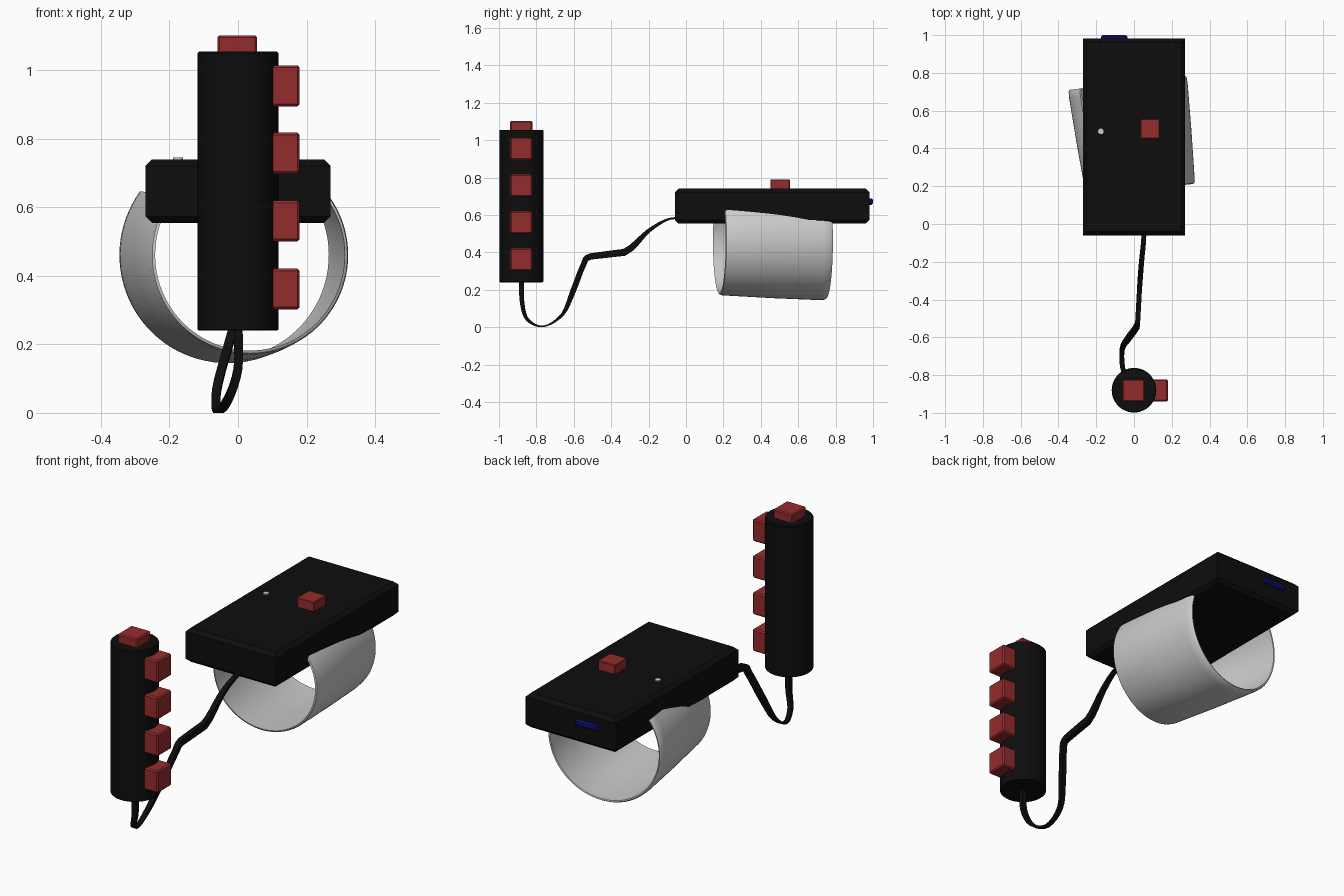
import bpy, bmesh, math
from mathutils import Vector

if "Cube" in bpy.data.objects:
    bpy.data.objects.remove(bpy.data.objects["Cube"])


def material(name, color):
    m = bpy.data.materials.new(name)
    m.diffuse_color = (*color, 1)
    m.use_nodes = True
    m.node_tree.nodes["Principled BSDF"].inputs["Base Color"].default_value = m.diffuse_color
    return m


BLACK = material("black", (0.004, 0.004, 0.004))
RED = material("red", (0.3, 0.025, 0.025))
BLUE = material("blue", (0.006, 0.004, 0.16))


def finish(name, bm, mat=None, smooth=None):
    bmesh.ops.recalc_face_normals(bm, faces=bm.faces)
    me = bpy.data.meshes.new(name)
    bm.to_mesh(me)
    bm.free()
    ob = bpy.data.objects.new(name, me)
    bpy.context.collection.objects.link(ob)
    if mat:
        me.materials.append(mat)
    if smooth:
        bpy.ops.object.select_all(action='DESELECT')
        ob.select_set(True)
        bpy.context.view_layer.objects.active = ob
        bpy.ops.object.shade_smooth_by_angle(angle=math.radians(smooth))
    return ob


def box(name, lo, hi, mat, bevel=0.0, horizontal_only=False, segments=1):
    bm = bmesh.new()
    bmesh.ops.create_cube(bm, size=1)
    for v in bm.verts:
        v.co = [(a + b) / 2 + c * (b - a) for a, b, c in zip(lo, hi, v.co)]
    if bevel:
        edges = [e for e in bm.edges if not horizontal_only
                 or abs(e.verts[0].co.z - e.verts[1].co.z) < 1e-5]
        bmesh.ops.bevel(bm, geom=edges, offset=bevel, segments=segments,
                        profile=0.5, affect='EDGES')
    return finish(name, bm, mat)


def cylinder(name, center, radius, z0, z1, mat, sides, bevel=0.0):
    bm = bmesh.new()
    bmesh.ops.create_cone(bm, cap_ends=True, segments=sides, radius1=radius,
                          radius2=radius, depth=z1 - z0)
    bmesh.ops.translate(bm, verts=bm.verts, vec=(*center, (z0 + z1) / 2))
    if bevel:
        rims = [e for e in bm.edges if abs(e.verts[0].co.z - e.verts[1].co.z) < 1e-5]
        bmesh.ops.bevel(bm, geom=rims, offset=bevel, segments=1, affect='EDGES')
    return finish(name, bm, mat, 30)


# hand grip with one thumb button and four finger buttons
cylinder("grip", (0, -0.88), 0.118, 0.24, 1.055, BLACK, 48, 0.004)
box("thumb_button", (-0.06, -0.94, 1.0), (0.056, -0.822, 1.102), RED, 0.006)
for i, z in enumerate((0.362, 0.56, 0.758, 0.955)):
    box(f"finger_button_{i + 1}", (0.06, -0.94, z - 0.06), (0.18, -0.822, z + 0.06),
        RED, 0.007)

# wrist unit with its button, indicator and port
box("wrist_case", (-0.27, -0.06, 0.555), (0.27, 0.982, 0.74), BLACK, 0.019, True)
box("case_button", (0.035, 0.452, 0.72), (0.136, 0.555, 0.79), RED, 0.003)
cylinder("indicator_light", (-0.175, 0.49), 0.015, 0.72, 0.746, None, 20)
box("charging_port", (-0.175, 0.94, 0.654), (-0.035, 1.0, 0.688), BLUE, 0.008)

# wrist strap: open tapered band whose ends are buried in the case
bm = bmesh.new()
WALL, STEPS = 0.011, 64
profile = [(-0.287, 0.279), (-0.283, 0.287), (-0.27, 0.291), (0.0, 0.306),
           (0.24, 0.316), (0.276, 0.315), (0.287, 0.308), (0.285, 0.302),
           (0.24, 0.316 - WALL), (0.0, 0.306 - WALL), (-0.27, 0.291 - WALL)]
rings = []
for i in range(STEPS + 1):
    a = math.radians(-216 + 252 * i / STEPS)
    rings.append([bm.verts.new((r * math.cos(a), y, r * math.sin(a))) for y, r in profile])
n = len(profile)
for a, b in zip(rings, rings[1:]):
    for j in range(n):
        bm.faces.new((a[j], a[(j + 1) % n], b[(j + 1) % n], b[j]))
bm.faces.new(rings[0])
bm.faces.new(rings[-1])
strap = finish("wrist_strap", bm, None, 40)
strap.location = (0, 0.463, 0.461)
strap.rotation_euler.z = math.radians(7)

# cable: flat-sided sweep through (x, y, z, half thickness)
path = [(0, -0.88, 0.26, 0.013), (0, -0.876, 0.13, 0.012), (-0.03, -0.846, 0.04, 0.009),
        (-0.06, -0.76, 0.006, 0.004), (-0.062, -0.66, 0.07, 0.009),
        (-0.03, -0.605, 0.19, 0.015), (0.01, -0.55, 0.33, 0.015),
        (0.02, -0.51, 0.378, 0.017), (0.03, -0.33, 0.4, 0.019),
        (0.04, -0.2, 0.515, 0.011), (0.05, -0.1, 0.575, 0.006), (0.053, -0.03, 0.583, 0.005)]
path = [Vector(p) for p in path]
points = []
for i in range(len(path) - 1):
    p0, p1, p2 = path[max(i - 1, 0)], path[i], path[i + 1]
    p3 = path[min(i + 2, len(path) - 1)]
    straight = i == 7
    for k in range(4):
        t = k / 4
        curve = 0.5 * (2 * p1 + (p2 - p0) * t + (2 * p0 - 5 * p1 + 4 * p2 - p3) * t * t
                       + (3 * p1 - p0 - 3 * p2 + p3) * t ** 3)
        points.append(p1.lerp(p2, t) if straight else curve)
points.append(path[-1])
bm = bmesh.new()
rings = []
for i, p in enumerate(points):
    d = points[min(i + 1, len(points) - 1)] - points[max(i - 1, 0)]
    side = Vector((0, -d.z, d.y)).normalized() * p.w
    c = p.xyz
    w = Vector((0.013, 0, 0))
    rings.append([bm.verts.new(q) for q in (c + side + w, c + side - w,
                                            c - side - w, c - side + w)])
low = min(v.co.z for v in bm.verts)
for v in bm.verts:
    v.co.z -= low if v.co.z < 0.1 else 0
for a, b in zip(rings, rings[1:]):
    for j in range(4):
        bm.faces.new((a[j], a[(j + 1) % 4], b[(j + 1) % 4], b[j]))
bm.faces.new(rings[0])
bm.faces.new(rings[-1])
finish("cable", bm, BLACK, 40)
